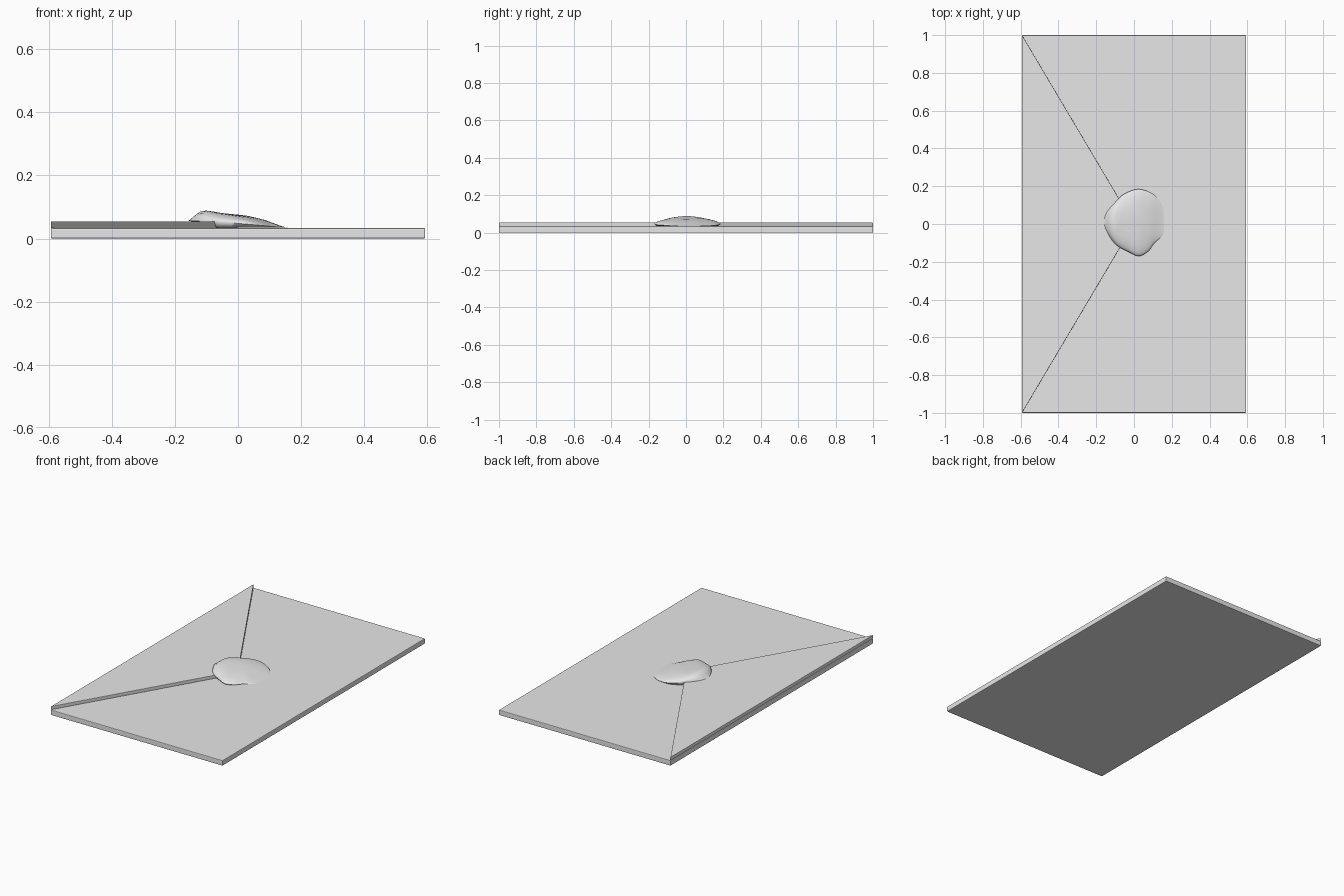
import bpy, bmesh, math
from mathutils import Vector

cube = bpy.data.objects.get("Cube")
if cube:
    bpy.data.objects.remove(cube, do_unlink=True)

paper = bpy.data.materials.new("light_grey")
paper.use_nodes = True
GREY = (0.8, 0.8, 0.8, 1)
paper.diffuse_color = GREY
paper.node_tree.nodes["Principled BSDF"].inputs["Base Color"].default_value = GREY


def add_object(name, bm):
    bmesh.ops.recalc_face_normals(bm, faces=bm.faces)
    mesh = bpy.data.meshes.new(name)
    bm.to_mesh(mesh)
    bm.free()
    mesh.materials.append(paper)
    obj = bpy.data.objects.new(name, mesh)
    bpy.context.collection.objects.link(obj)
    return obj


def plate(name, outline, z0, z1, bevel):
    bm = bmesh.new()
    face = bm.faces.new([bm.verts.new((x, y, z0)) for x, y in outline])
    up = bmesh.ops.extrude_face_region(bm, geom=[face])["geom"]
    top = [v for v in up if isinstance(v, bmesh.types.BMVert)]
    bmesh.ops.translate(bm, verts=top, vec=(0, 0, z1 - z0))
    obj = add_object(name, bm)
    mod = obj.modifiers.new("soft_edges", "BEVEL")
    mod.width = bevel
    mod.segments = 2
    return obj


W, SLAB, FLAP = 0.593, 0.033, 0.054

# Envelope body and triangular closing flap
plate("envelope_body", [(-W, -1), (W, -1), (W, 1), (-W, 1)], 0, SLAB, 0.004)
plate("envelope_flap", [(-W, -1), (0, 0), (-W, 1)], SLAB, FLAP, 0.002)

# Wax seal: irregular outline, thick over the flap and thinning towards +x
OUTLINE = [(.16, .01), (.153, .09), (.105, .155), (.025, .185), (-.05, .16),
           (-.09, .125), (-.145, .06), (-.157, 0), (-.13, -.065), (-.09, -.115),
           (-.035, -.145), (.025, -.17), (.075, -.145), (.105, -.105), (.153, -.055)]
RIDGE = [(-.16, .056), (-.14, .08), (-.115, .095), (-.06, .083), (.03, .071),
         (.09, .058), (.16, .034)]


def smooth_loop(points, steps):
    """Closed Catmull-Rom curve through the points."""
    n, out = len(points), []
    for i in range(n):
        a, b, c, d = (Vector(points[(i + k) % n]) for k in (-1, 0, 1, 2))
        for s in range(steps):
            t = s / steps
            out.append(0.5 * (2 * b + (c - a) * t + (2 * a - 5 * b + 4 * c - d) * t ** 2
                              + (3 * b - a - 3 * c + d) * t ** 3))
    return out


def ridge_height(x):
    for (x0, z0), (x1, z1) in zip(RIDGE, RIDGE[1:]):
        if x <= x1:
            return z0 + (z1 - z0) * max(0, x - x0) / (x1 - x0)
    return RIDGE[-1][1]


def rim_height(x):
    return 0.048 - 0.055 * x if x < 0 else 0.048 - 0.09 * x


def base_height(x):
    return FLAP if x < -0.085 else SLAB + 0.002


loop = smooth_loop(OUTLINE, 4)
bm = bmesh.new()
rings = [[bm.verts.new((p.x * 0.93, p.y * 0.93, base_height(p.x))) for p in loop]]
for t in (1, 0.98, 0.94, 0.87, 0.77, 0.65, 0.5, 0.35, 0.18):
    dome = math.sqrt(1 - t ** 4)
    ring = []
    for p in loop:
        x, y = p * t
        rim = rim_height(x)
        ripple = 0.0015 * math.sin(30 * x + 22 * y) * (1 - t)
        z = rim + (max(ridge_height(x), rim) - rim) * dome * (1 - 8 * y * y) + ripple
        ring.append(bm.verts.new((x, y, z)))
    rings.append(ring)
for a, b in zip(rings, rings[1:]):
    for i in range(len(loop)):
        j = (i + 1) % len(loop)
        bm.faces.new((a[i], a[j], b[j], b[i]))
bm.faces.new(rings[-1])
bm.faces.new(rings[0])
seal = add_object("wax_seal", bm)
bpy.ops.object.select_all(action="DESELECT")
seal.select_set(True)
bpy.context.view_layer.objects.active = seal
bpy.ops.object.shade_smooth_by_angle(angle=math.radians(60))
